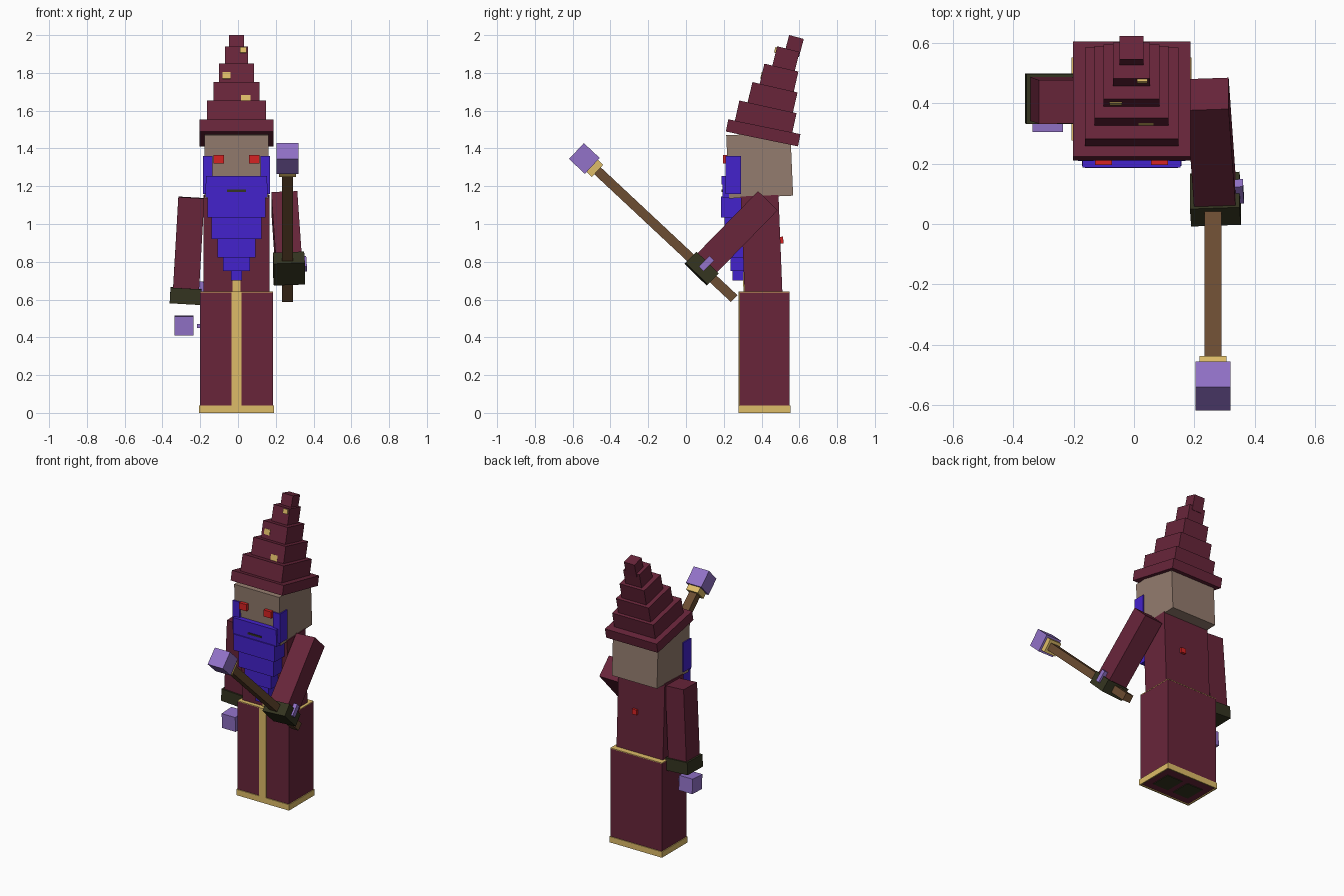
import bpy
import bmesh
from math import radians
from mathutils import Matrix, Vector

default_cube = bpy.data.objects.get("Cube")
if default_cube:
    bpy.data.objects.remove(default_cube, do_unlink=True)

MID = -0.008  # centre line of the body


def material(name, *rgb):
    """Flat material from 0-255 display values."""
    linear = [((c / 255 + 0.055) / 1.055) ** 2.4 for c in rgb] + [1]
    mat = bpy.data.materials.new(name)
    mat.use_nodes = True
    mat.diffuse_color = linear
    shader = next(n for n in mat.node_tree.nodes if n.type == "BSDF_PRINCIPLED")
    shader.inputs["Base Color"].default_value = linear
    return mat


robe = material("maroon cloth", 104, 37, 58)
gold = material("gold trim", 222, 188, 104)
skin = material("skin", 148, 124, 110)
blue = material("blue hair", 68, 34, 204)
red = material("red", 214, 34, 34)
violet = material("violet crystal", 146, 114, 200)
wood = material("brown wood", 108, 77, 50)
dark = material("dark olive leather", 52, 52, 32)


def block(name, mat, size, matrix):
    """Cuboid of the given size placed by a matrix."""
    mesh = bpy.data.meshes.new(name)
    bm = bmesh.new()
    bmesh.ops.create_cube(bm, size=1)
    bmesh.ops.scale(bm, vec=Vector(size), verts=bm.verts)
    bm.to_mesh(mesh)
    bm.free()
    mesh.materials.append(mat)
    obj = bpy.data.objects.new(name, mesh)
    obj.matrix_world = matrix
    bpy.context.collection.objects.link(obj)
    return obj


def tilted(name, mat, centre, size, tilt=0):
    """Cuboid turned about the sideways axis by tilt degrees."""
    turn = Matrix.Rotation(radians(tilt), 4, "X")
    return block(name, mat, size, Matrix.Translation(centre) @ turn)


def span(name, mat, xs, ys, zs):
    """Upright cuboid between low and high limits on each axis."""
    limits = (xs, ys, zs)
    return tilted(name, mat, [(a + b) / 2 for a, b in limits], [b - a for a, b in limits])


def limb(name, mat, start, end, width, depth):
    """Cuboid running from one point to another."""
    start, end = Vector(start), Vector(end)
    axis = (end - start).normalized()
    side = Vector((1, 0, 0))
    side = (side - axis * side.dot(axis)).normalized()
    turn = Matrix((side, axis.cross(side), axis)).transposed().to_4x4()
    place = Matrix.Translation((start + end) / 2) @ turn
    return block(name, mat, (width, depth, (end - start).length), place)


def along(start, end, distance):
    """Point a distance beyond the end of a line."""
    start, end = Vector(start), Vector(end)
    return end + (end - start).normalized() * distance


def mid_x(half):
    return (MID - half, MID + half)


# Skirt with hem, waist and front trim
span("skirt", robe, mid_x(0.193), (0.283, 0.548), (0.005, 0.64))
span("waist_trim", gold, mid_x(0.194), (0.282, 0.549), (0.638, 0.643))
span("hem_front", gold, mid_x(0.198), (0.277, 0.287), (0, 0.04))
span("hem_back", gold, mid_x(0.198), (0.544, 0.553), (0, 0.04))
for label, side in (("left", 1), ("right", -1)):
    tilted(f"hem_{label}", gold, (MID + side * 0.194, 0.415, 0.02), (0.009, 0.276, 0.04))
    tilted(f"{label}_boot", dark, (MID + side * 0.08, 0.41, 0.004), (0.12, 0.14, 0.006))
span("skirt_front_trim", gold, mid_x(0.026), (0.277, 0.29), (0.03, 0.643))

# Torso, chest trim and back gem
tilted("torso", robe, (MID, 0.4, 0.89), (0.35, 0.2, 0.52), 2.3)
tilted("chest_trim", gold, (MID, 0.307, 0.72), (0.04, 0.012, 0.2), 2.3)
tilted("back_gem", red, (0.03, 0.505, 0.915), (0.035, 0.02, 0.035), 2.3)

# Head and face
tilted("head", skin, (MID, 0.39, 1.31), (0.34, 0.34, 0.335), 2.5)
for label, side in (("left", 1), ("right", -1)):
    tilted(f"{label}_eye", red, (MID + side * 0.093, 0.21, 1.342), (0.056, 0.03, 0.045))
    tilted(f"{label}_sideburn", blue, (MID + side * 0.152, 0.25, 1.26), (0.052, 0.082, 0.2))

# Beard: moustache, mouth and narrowing tiers
span("moustache", blue, mid_x(0.162), (0.188, 0.23), (1.21, 1.255))
span("upper_beard", blue, mid_x(0.165), (0.192, 0.25), (1.14, 1.215))
span("mouth", dark, mid_x(0.05), (0.187, 0.195), (1.17, 1.182))
beard_tiers = [  # half width, front, top, bottom
    (0.154, 0.185, 1.145, 1.035),
    (0.132, 0.205, 1.035, 0.92),
    (0.1, 0.222, 0.92, 0.822),
    (0.072, 0.235, 0.822, 0.75),
    (0.03, 0.245, 0.75, 0.7),
]
for half, front, top, bottom in beard_tiers:
    span("beard_tier", blue, mid_x(half), (front, 0.305), (bottom, top))

# Pointed hat: stacked blocks leaning back
hat_tiers = [  # width, height, top y, top z, tilt
    (0.39, 0.066, 0.415, 1.515, -11.6),
    (0.31, 0.13, 0.434, 1.62, -12.5),
    (0.245, 0.12, 0.471, 1.724, -13),
    (0.185, 0.12, 0.505, 1.828, -13),
    (0.122, 0.12, 0.542, 1.926, -14),
    (0.08, 0.1, 0.585, 1.99, -15),
]
for width, height, y, z, tilt in hat_tiers:
    down = Matrix.Rotation(radians(tilt), 3, "X") @ Vector((0, 0, -height / 2))
    tilted("hat_tier", robe, Vector((MID, y, z)) + down, (width, width, height), tilt)
tilted("hat_patch", gold, (0.04, 0.34, 1.66), (0.05, 0.02, 0.04), -13)
tilted("hat_patch", gold, (-0.06, 0.407, 1.785), (0.042, 0.02, 0.037), -13)
tilted("hat_patch", gold, (0.027, 0.479, 1.92), (0.035, 0.02, 0.03), -14)

# Arms with cuffs
arms = {
    "left": ((0.245, 0.431, 1.121), (0.268, 0.108, 0.79)),
    "right": ((-0.247, 0.405, 1.14), (-0.275, 0.415, 0.655)),
}
for label, (shoulder, wrist) in arms.items():
    limb(f"{label}_sleeve", robe, shoulder, wrist, 0.138, 0.145)
    cuff_start, cuff_end = along(shoulder, wrist, -0.005), along(shoulder, wrist, 0.078)
    limb(f"{label}_cuff", dark, cuff_start, cuff_end, 0.165, 0.165)
    gem_x = Vector((0.08, 0, 0))
    gem_start, gem_end = along(shoulder, wrist, -0.04), along(shoulder, wrist, 0.04)
    limb(f"{label}_cuff_gem", violet, gem_start + gem_x, gem_end + gem_x, 0.03, 0.035)

# Floating crystal under the right hand
tilted("floating_crystal", violet, (-0.286, 0.36, 0.463), (0.102, 0.105, 0.1), 3)
tilted("crystal_shard", violet, (-0.207, 0.36, 0.46), (0.02, 0.02, 0.02))

# Staff held in the left hand
foot, neck = (0.262, 0.255, 0.605), (0.262, -0.472, 1.285)
limb("staff_shaft", wood, foot, neck, 0.056, 0.05)
limb("staff_collar", gold, along(foot, neck, -0.005), along(foot, neck, 0.045), 0.088, 0.088)
limb("staff_crystal", violet, along(foot, neck, 0.033), along(foot, neck, 0.148), 0.115, 0.115)
